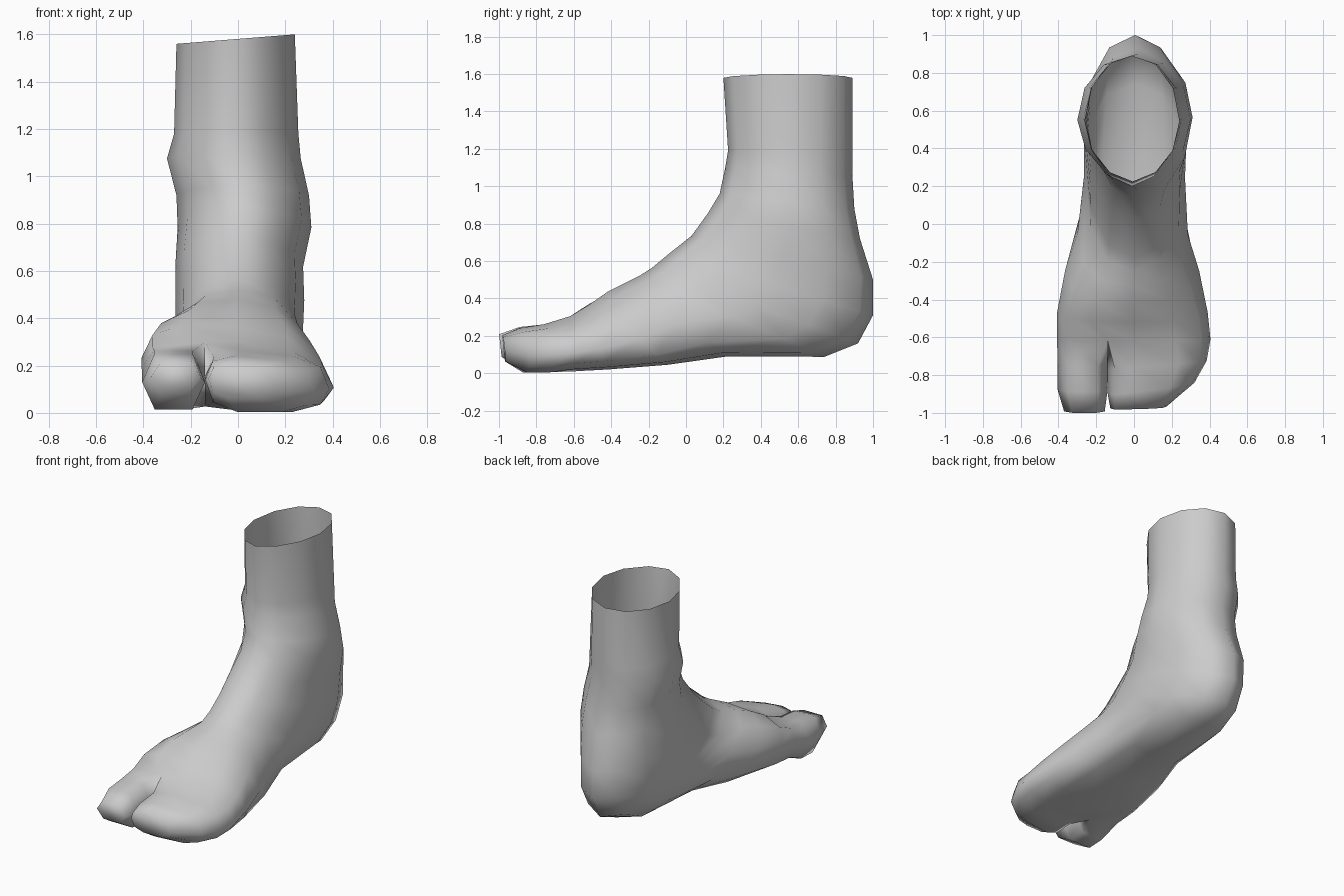
import bpy, bmesh
from math import sin, cos, radians

if "Cube" in bpy.data.objects:
    bpy.data.objects.remove(bpy.data.objects["Cube"])

bm = bmesh.new()


def power(v, p):
    return (abs(v) ** p) * (1 if v >= 0 else -1)


def ring(front, back, xl, xr, widest=0.5, low=1.0, high=1.0, tilt=0.0, n=12, start=0, yaw=0.0):
    """Closed section between a front/top and a back/sole point (y, z).
    widest: where the full width lies from back to front,
    low/high: squareness of the sole/upper half, tilt: slope of the widest line."""
    cx, hw = (xl + xr) / 2, (xr - xl) / 2
    cy, cz = [b + (f - b) * widest for f, b in zip(front, back)]
    verts = []
    for k in range(n):
        t = radians(start + 360 * k / n)
        s, c = sin(t), cos(t)
        p = low if c < 0 else high
        s, c = power(s, p), power(c, p)
        end = front if c >= 0 else back
        x = hw * s
        flat = 1 if c >= 0 else 1 - abs(c)
        y = cy + (end[0] - cy) * abs(c) + yaw * x
        z = cz + (end[1] - cz) * abs(c) + tilt * x * flat
        verts.append(bm.verts.new((cx + x, y, z)))
    return verts


def bridge(a, b):
    for i in range(len(a)):
        j = (i + 1) % len(a)
        bm.faces.new((a[i], a[j], b[j], b[i]))


# Leg, heel and instep: sections swing from horizontal to upright
sections = [
    ((.20, 1.58), (.89, 1.58), -.26, .24, .5, 1, 1.12),
    ((.225, 1.19), (.89, 1.17), -.27, .255, .5, 1, 1.12),
    ((.21, 1.10), (.89, 1.05), -.30, .265, .5, 1, 1.15),
    ((.18, .96), (.90, .88), -.26, .30, .48, 1, 1.12),
    ((.12, .86), (.93, .72), -.255, .31, .45, 1, 1.08),
    ((.03, .735), (1.0, .50), -.265, .275),
    ((-.09, .64), (1.0, .31), -.265, .28),
    ((-.18, .565), (.92, .16), -.265, .275, .5, .95, .95),
    ((-.25, .52), (.74, .088), -.265, .27, .5, .85, .9),
    ((-.33, .48), (.22, .09), -.30, .285, .5, .75, .85, -.06),
    ((-.42, .435), (-.10, .045), -.365, .345, .46, .7, .85, -.12),
    ((-.52, .365), (-.42, .020), -.407, .39, .47, .7, .85, -.13),
    ((-.62, .305), (-.60, .010), -.407, .405, .48, .75, .85, -.11),
]
rings = [ring(*s) for s in sections]
for v in rings[0]:                      # slanted cut of the leg
    v.co.z += .08 * v.co.x
for a, b in zip(rings, rings[1:]):
    bridge(a, b)

# Split the last section into two lobes at the toe cleft
last = rings[-1]
last[11].co.x = last[7].co.x = -.14
last[11].co.z -= .015
mid = bm.verts.new((-.14, -.62, .16))
big = [mid] + last[7:12]
rest = [mid, last[11]] + last[0:8]


def toe(base, start, data):
    for front, back, xl, xr, tilt, yaw in data:
        nxt = ring(front, back, xl, xr, .5, .75, .7, tilt, len(base), start, yaw)
        bridge(base, nxt)
        base = nxt
    bm.faces.new(base)


# Big toe
toe(big, 90, [
    ((-.75, .275), (-.74, .005), -.405, -.139, 0, 0),
    ((-.89, .26), (-.86, 0), -.405, -.139, 0, 0),
    ((-1.0, .215), (-.985, .08), -.37, -.155, 0, 0),
])
# Joined small toes
toe(rest, 270, [
    ((-.75, .255), (-.74, 0), -.139, .385, -.1, .08),
    ((-.88, .235), (-.86, 0), -.139, .32, -.1, .13),
    ((-.98, .20), (-.965, .06), -.125, .17, -.08, .03),
])

bmesh.ops.recalc_face_normals(bm, faces=bm.faces)
for f in bm.faces:
    f.smooth = True
mesh = bpy.data.meshes.new("foot")
bm.to_mesh(mesh)
bm.free()
foot = bpy.data.objects.new("foot", mesh)
bpy.context.collection.objects.link(foot)
